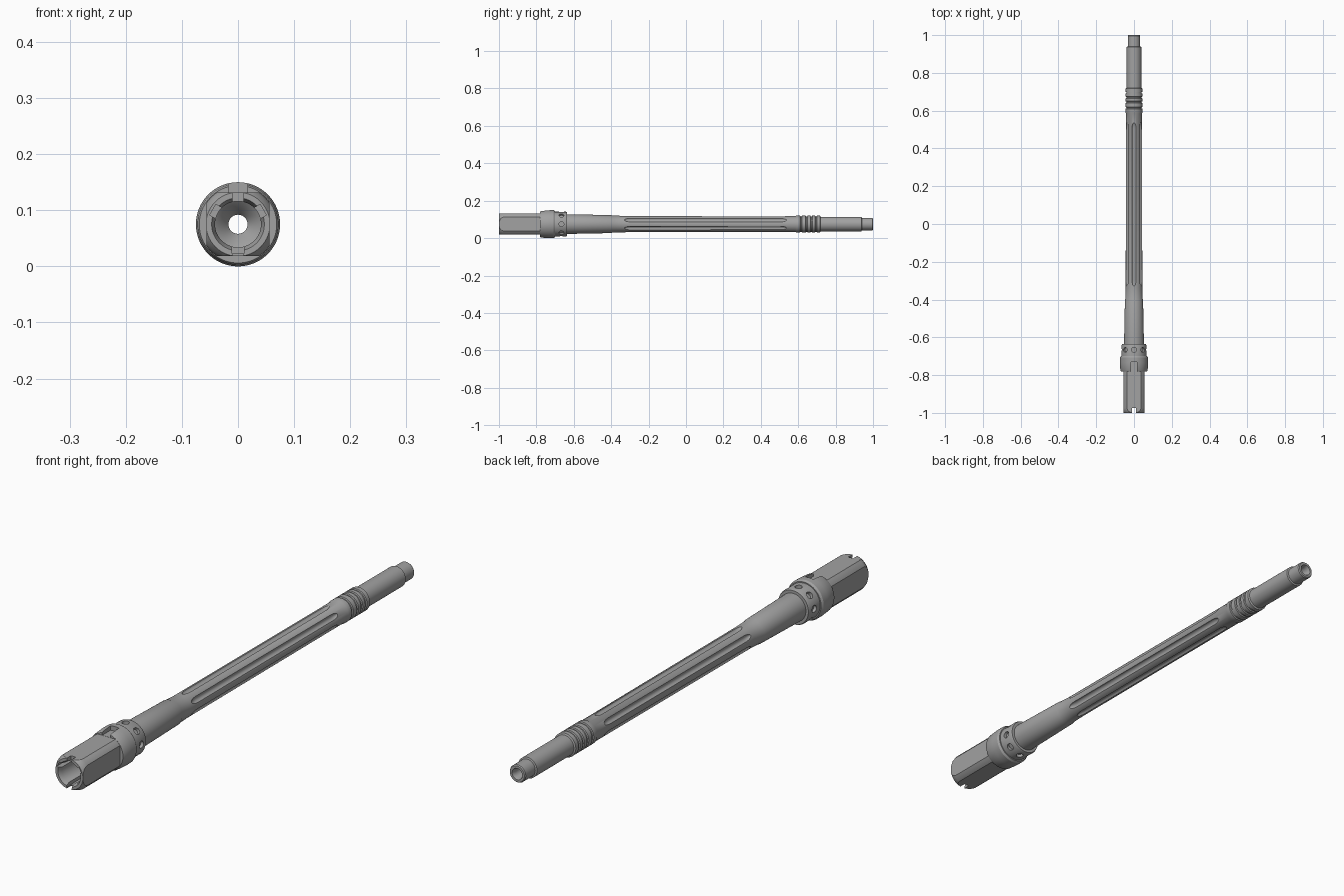
import bpy, bmesh, math
from mathutils import Matrix, Vector

AXIS_Z = 0.075
STEPS = 96

if "Cube" in bpy.data.objects:
    bpy.data.objects.remove(bpy.data.objects["Cube"])

steel = bpy.data.materials.new("steel grey")
steel.use_nodes = True
GREY = (0.36, 0.36, 0.36, 1)
steel.diffuse_color = GREY
steel.node_tree.nodes["Principled BSDF"].inputs["Base Color"].default_value = GREY


def finish(name, bm):
    """Turn a bmesh into an object lying on the shared long axis."""
    bmesh.ops.recalc_face_normals(bm, faces=bm.faces)
    mesh = bpy.data.meshes.new(name)
    bm.to_mesh(mesh)
    bm.free()
    mesh.materials.append(steel)
    obj = bpy.data.objects.new(name, mesh)
    obj.location.z = AXIS_Z
    bpy.context.collection.objects.link(obj)
    return obj


def spin(bm, profile, steps=STEPS, closed=True, matrix=Matrix()):
    """Revolve (y, radius) points round the y axis."""
    verts = [bm.verts.new((r, y, 0)) for y, r in profile]
    pairs = list(zip(verts, verts[1:]))
    if closed:
        pairs.append((verts[-1], verts[0]))
    edges = [bm.edges.new(p) for p in pairs]
    bmesh.ops.spin(bm, geom=verts + edges, cent=(0, 0, 0), axis=(0, 1, 0),
                   angle=math.tau, steps=steps, use_merge=False)
    bmesh.ops.remove_doubles(bm, verts=bm.verts, dist=1e-5)


def lathe(name, profile):
    bm = bmesh.new()
    spin(bm, profile)
    return finish(name, bm)


def box(bm, centre, size, turn=0):
    mat = (Matrix.Rotation(turn, 4, 'Y') @ Matrix.Translation(centre)
           @ Matrix.Diagonal(Vector(size).to_4d()))
    bmesh.ops.create_cube(bm, size=1, matrix=mat)


def carve(target, cutter_bm):
    """Subtract the cutter shapes and bake the result."""
    cutter = finish("cutter", cutter_bm)
    cutter.hide_render = True
    mod = target.modifiers.new("carve", 'BOOLEAN')
    mod.operation = 'DIFFERENCE'
    mod.solver = 'EXACT'
    mod.use_self = True
    mod.object = cutter
    graph = bpy.context.evaluated_depsgraph_get()
    baked = bpy.data.meshes.new_from_object(target.evaluated_get(graph))
    target.modifiers.clear()
    target.data = baked
    bpy.data.objects.remove(cutter)


# Main tube: tapered shank, fluted middle, grooved gas seat, stepped muzzle
BORE = 0.017
outline = [(-0.66, BORE), (-0.66, 0.053), (-0.60, 0.052), (-0.40, 0.048),
           (-0.395, 0.046), (-0.34, 0.044), (0.585, 0.0425), (0.59, 0.045)]
for y in (0.61, 0.64, 0.665, 0.69):
    outline += [(y, 0.045), (y + 0.002, 0.041), (y + 0.008, 0.041), (y + 0.01, 0.045)]
outline += [(0.717, 0.045), (0.72, 0.039), (0.938, 0.039), (0.94, 0.033),
            (0.996, 0.033), (1.0, 0.030), (1.0, 0.021), (0.985, BORE)]
barrel = lathe("barrel", outline)

# Six round-ended flutes
bm = bmesh.new()
FLUTE_R, TIP = 0.012, 0.035
arc = [math.pi / 2 * i / 8 for i in range(9)]
capsule = [(-0.295 - TIP * math.cos(a), FLUTE_R * math.sin(a)) for a in arc]
capsule += [(0.505 + TIP * math.cos(a), FLUTE_R * math.sin(a)) for a in reversed(arc)]
spin(bm, capsule, steps=24, closed=False)
source = bm.verts[:] + bm.edges[:] + bm.faces[:]
bmesh.ops.translate(bm, verts=bm.verts, vec=(0, 0, 0.047))
for k in range(1, 6):
    copy = bmesh.ops.duplicate(bm, geom=source)["geom"]
    bmesh.ops.rotate(bm, verts=[v for v in copy if isinstance(v, bmesh.types.BMVert)],
                     cent=(0, 0, 0), matrix=Matrix.Rotation(k * math.tau / 6, 3, 'Y'))
carve(barrel, bm)

# Barrel nut with eight spanner holes
nut = lathe("barrel_nut", [(-0.70, 0.045), (-0.70, 0.066), (-0.642, 0.066),
                           (-0.635, 0.063), (-0.635, 0.045)])
bm = bmesh.new()
for k in range(8):
    turn = Matrix.Rotation(k * math.tau / 8, 4, 'Y')
    bmesh.ops.create_cone(bm, cap_ends=True, segments=24, radius1=0.013, radius2=0.013,
                          depth=0.03, matrix=turn @ Matrix.Translation((0, -0.666, 0.069)))
carve(nut, bm)

# Flange collar with an index slot on top
collar = lathe("collar", [(-0.78, 0.04), (-0.78, 0.069), (-0.774, 0.072), (-0.735, 0.075),
                          (-0.708, 0.075), (-0.70, 0.070), (-0.70, 0.04)])
bm = bmesh.new()
box(bm, (0, -0.76, 0.075), (0.034, 0.06, 0.036))
carve(collar, bm)

# Chamber extension: round stock with four flats and a hollow mouth
extension = lathe("chamber_extension", [
    (-0.71, BORE), (-0.71, 0.068), (-0.975, 0.068), (-0.99, 0.064), (-1.0, 0.057),
    (-1.0, 0.047), (-0.985, 0.041), (-0.87, 0.041), (-0.86, 0.030), (-0.84, BORE)])
bm = bmesh.new()
for k in range(4):
    box(bm, (0, -0.85, 0.0765), (0.2, 0.4, 0.04), k * math.pi / 2)
carve(extension, bm)

# Three locking lug ways, rim notches and feed bevels in the mouth
bm = bmesh.new()
for k in range(3):
    box(bm, (0, -0.955, -0.036), (0.022, 0.14, 0.032), k * math.tau / 3)
carve(extension, bm)
bm = bmesh.new()
for side in (1, -1):
    box(bm, (0, -0.995, side * 0.055), (0.02, 0.04, 0.05))
carve(extension, bm)

# Smooth round walls, crisp machined edges
for part in (barrel, nut, collar, extension):
    bpy.ops.object.select_all(action='DESELECT')
    part.select_set(True)
    bpy.context.view_layer.objects.active = part
    bpy.ops.object.shade_smooth_by_angle(angle=math.radians(28))
